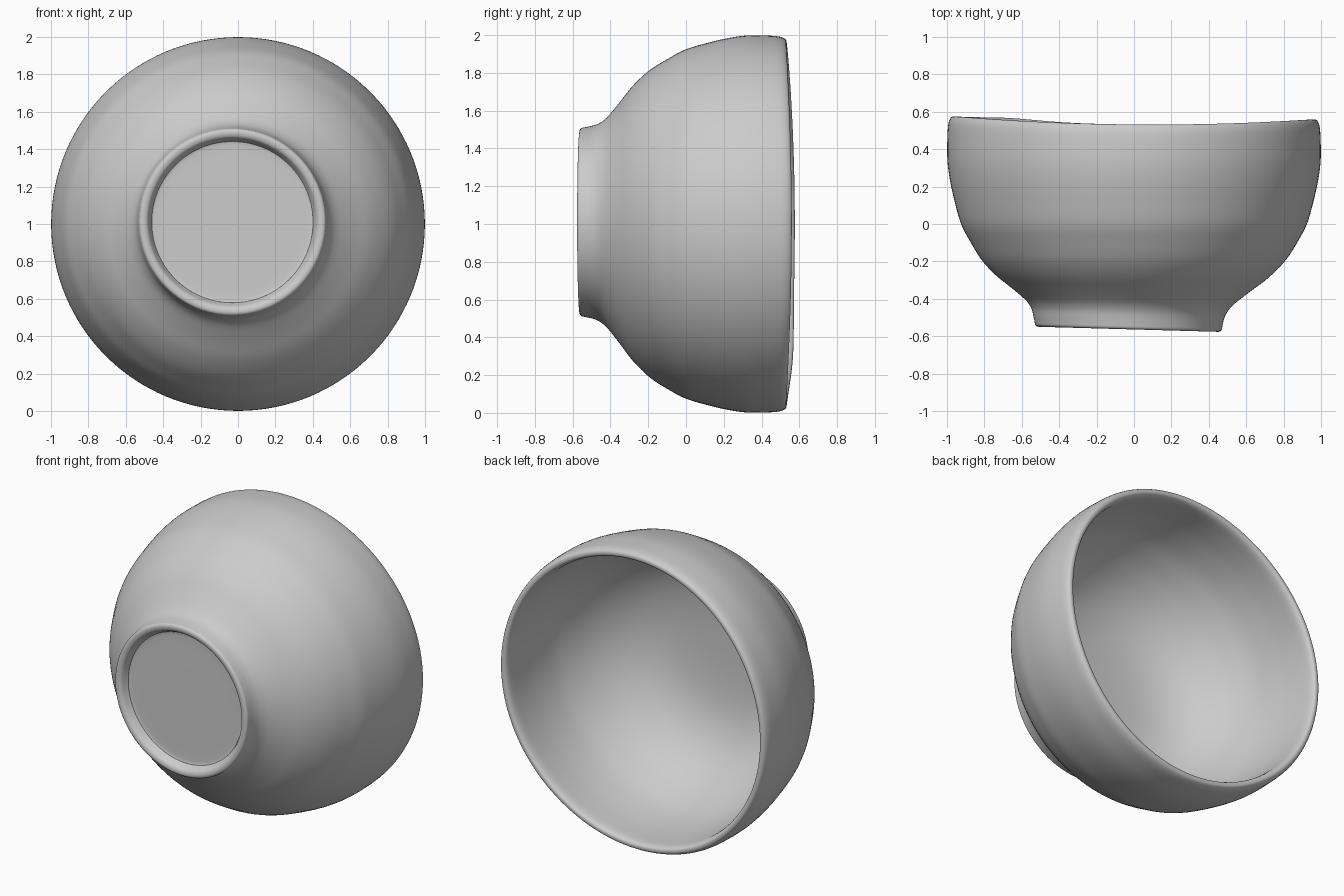
import bpy, bmesh, math
from mathutils import Vector

if "Cube" in bpy.data.objects:
    bpy.data.objects.remove(bpy.data.objects["Cube"])

SEGMENTS = 128
STEPS = 4

# Bowl section as (radius, y): foot recess, foot ring, outer wall, rim, inner wall
profile = [
    (0.0, -0.505), (0.22, -0.505), (0.41, -0.505), (0.432, -0.515), (0.445, -0.54),
    (0.458, -0.557), (0.48, -0.563), (0.497, -0.555), (0.503, -0.53), (0.512, -0.49),
    (0.527, -0.455), (0.56, -0.415), (0.64, -0.35), (0.73, -0.28), (0.815, -0.19),
    (0.878, -0.09), (0.925, 0.0), (0.96, 0.12), (0.985, 0.23), (0.998, 0.33),
    (0.998, 0.43), (0.993, 0.50), (0.98, 0.535), (0.962, 0.543), (0.945, 0.535),
    (0.934, 0.50), (0.93, 0.40), (0.922, 0.28), (0.895, 0.12), (0.85, 0.0),
    (0.79, -0.11), (0.70, -0.22), (0.58, -0.31), (0.42, -0.37), (0.22, -0.395), (0.0, -0.40),
]


def smooth_curve(points, steps):
    """Catmull-Rom interpolation through the profile points."""
    pts = [Vector(p) for p in points]
    out = []
    for i in range(len(pts) - 1):
        a, b, c = pts[max(i - 1, 0)], pts[i], pts[i + 1]
        d = pts[min(i + 2, len(pts) - 1)]
        for s in range(steps):
            t = s / steps
            out.append(0.5 * (2 * b + (c - a) * t + (2 * a - 5 * b + 4 * c - d) * t * t
                              + (3 * b - a - 3 * c + d) * t ** 3))
    return out + [pts[-1]]


def place(radius, y, angle):
    """Turn a section point about the y axis with the handmade unevenness."""
    x, z = radius * math.cos(angle), radius * math.sin(angle)
    low = min(1, max(0, (-0.15 - y) / 0.35))       # foot sits off-centre and tilted
    high = min(1, max(0, (y + 0.1) / 0.6)) ** 2    # rim dips at top and bottom
    wave = 0.007 + 0.018 * math.cos(2 * angle) - 0.008 * math.cos(angle)
    lip = 0.012 * math.exp(-((angle - 3.95) / 0.3) ** 2)
    return (x - 0.03 * low, y - 0.028 * low * x + high * (wave + lip), 1 + z + 0.01 * low)


bm = bmesh.new()
curve = smooth_curve(profile, STEPS)
rings = []
for r, y in curve[1:-1]:
    rings.append([bm.verts.new(place(r, y, 2 * math.pi * k / SEGMENTS)) for k in range(SEGMENTS)])
foot_centre = bm.verts.new(place(0, curve[0].y, 0))
well_centre = bm.verts.new(place(0, curve[-1].y, 0))
for k in range(SEGMENTS):
    n = (k + 1) % SEGMENTS
    for a, b in zip(rings, rings[1:]):
        bm.faces.new((a[k], a[n], b[n], b[k]))
    bm.faces.new((foot_centre, rings[0][n], rings[0][k]))
    bm.faces.new((well_centre, rings[-1][k], rings[-1][n]))
bmesh.ops.recalc_face_normals(bm, faces=bm.faces)

mesh = bpy.data.meshes.new("bowl")
bm.to_mesh(mesh)
bm.free()
bowl = bpy.data.objects.new("bowl", mesh)
bpy.context.collection.objects.link(bowl)
bpy.context.view_layer.objects.active = bowl
bowl.select_set(True)
bpy.ops.object.shade_smooth_by_angle(angle=math.radians(50))
